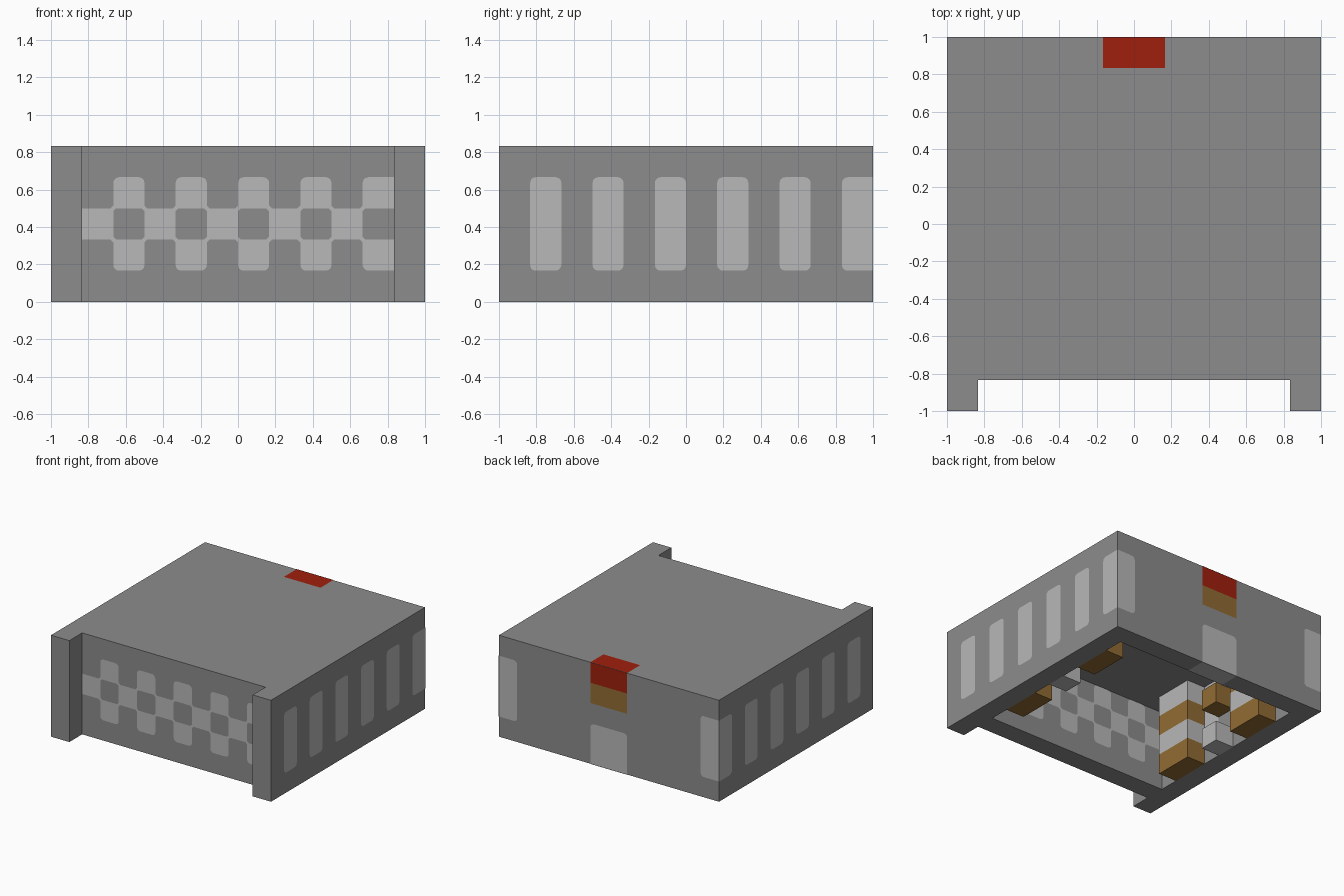
import bpy, bmesh, math
from mathutils import Vector

if "Cube" in bpy.data.objects:
    bpy.data.objects.remove(bpy.data.objects["Cube"])

U = 1 / 6          # block size
R = 0.03           # panel corner radius
LIFT = 0.002       # painted plates sit just off the surface


def material(name, rgb):
    m = bpy.data.materials.new(name)
    m.use_nodes = True
    m.diffuse_color = (*rgb, 1)
    m.node_tree.nodes["Principled BSDF"].inputs["Base Color"].default_value = (*rgb, 1)
    return m


GREY = material("stone grey", (0.262, 0.262, 0.262))
LIGHT = material("light grey", (0.479, 0.479, 0.479))
BROWN = material("brown", (0.287, 0.15, 0.034))
RED = material("red", (0.35, 0.014, 0.004))


def finish(bm, name, mat):
    mesh = bpy.data.meshes.new(name)
    bm.to_mesh(mesh)
    bm.free()
    mesh.materials.append(mat)
    ob = bpy.data.objects.new(name, mesh)
    bpy.context.collection.objects.link(ob)
    return ob


def box(name, lo, hi, mat):
    """Box between two corners given in blocks."""
    bm = bmesh.new()
    bmesh.ops.create_cube(bm, size=1)
    for v in bm.verts:
        v.co = [(a + b) / 2 * U + c * (b - a) * U for a, b, c in zip(lo, hi, v.co)]
    return finish(bm, name, mat)


def outline(u0, u1, v0, v1, rounded):
    """Rectangle in blocks; rounded lists which corners (bl, br, tr, tl) are rounded."""
    pts = []
    corners = [(u0, v0, 1, 1), (u1, v0, -1, 1), (u1, v1, -1, -1), (u0, v1, 1, -1)]
    for i, (u, v, du, dv) in enumerate(corners):
        u, v = u * U, v * U
        if not rounded[i]:
            pts.append((u, v))
            continue
        for k in range(4):
            a = math.pi * (1 + i / 2) + k * math.pi / 6
            pts.append((u + du * R + R * math.cos(a), v + dv * R + R * math.sin(a)))
    return pts


def plates(name, shapes, axis, at, sign, mat):
    """Flat painted shapes on the plane axis = at (blocks), facing sign."""
    bm = bmesh.new()
    normal = Vector([sign if i == axis else 0 for i in range(3)])
    for pts in shapes:
        verts = []
        for p in pts:
            co = list(p)
            co.insert(axis, at * U + sign * LIFT)
            verts.append(bm.verts.new(co))
        face = bm.faces.new(verts)
        face.normal_update()
        if face.normal.dot(normal) < 0:
            face.normal_flip()
    return finish(bm, name, mat)


# Hollow casing, open below, with a front recess between two corner posts
casing = box("casing", (-6, -6, 0), (6, 6, 5), GREY)
cutters = [box("front_recess_cutter", (-5, -7, -1), (5, -5, 6), GREY),
           box("cavity_cutter", (-5, -4, -1), (5, 5, 4), GREY)]
for cutter in cutters:
    mod = casing.modifiers.new(cutter.name, 'BOOLEAN')
    mod.operation = 'DIFFERENCE'
    mod.solver = 'EXACT'
    mod.object = cutter
bpy.context.view_layer.update()
cut_mesh = bpy.data.meshes.new_from_object(
    casing.evaluated_get(bpy.context.evaluated_depsgraph_get()))
casing.modifiers.clear()
casing.data = cut_mesh
for cutter in cutters:
    bpy.data.objects.remove(cutter)

ALL, NONE, TOP, BOTTOM = (1, 1, 1, 1), (0, 0, 0, 0), (0, 0, 1, 1), (1, 1, 0, 0)

# Front checker, seen on both faces of the front wall
checker = []
for u in range(-4, 5, 2):
    last = u == 4
    checker.append(outline(u, u + 1, 3, 4, (0, 0, not last, 1)))
    checker.append(outline(u, u + 1, 1, 2, (1, not last, 0, 0)))
    checker.append(outline(u - 1, u, 2, 3, NONE))
    # Small webs where the checks meet
    for x in (u, u + 1)[:1 if last else 2]:
        for z in (2, 3):
            x0, z0, d = x * U, z * U, R / 2
            checker.append([(x0 - d, z0), (x0, z0 - d), (x0 + d, z0), (x0, z0 + d)])
plates("front_checker_outside", checker, 1, -5, -1, LIGHT)
plates("front_checker_inside", checker, 1, -4, 1, LIGHT)

# Side panels, seen on both faces of the side walls
outer = [outline(y, y + 1, 1, 4, ALL) for y in range(-5, 5, 2)]
outer.append(outline(5, 6, 1, 4, (1, 0, 0, 1)))
inner = [outline(y, y + 1, 1, 4, ALL) for y in range(-3, 5, 2)]
for side, label in ((1, "left"), (-1, "right")):
    plates(label + "_panels_outside", outer, 0, 6 * side, side, LIGHT)
    plates(label + "_panels_inside", inner, 0, 5 * side, -side, LIGHT)

# Back corner panels and the lower middle panel
back_low = outline(-1, 1, 0, 2, TOP)
back = [outline(5, 6, 1, 4, (1, 0, 0, 1)), outline(-6, -5, 1, 4, (0, 1, 1, 0)), back_low]
plates("back_panels_outside", back, 1, 6, 1, LIGHT)
plates("back_panel_inside", [back_low], 1, 5, -1, LIGHT)
plates("back_panel_underside", [outline(-1, 1, 5, 6, NONE)], 2, 0, -1, LIGHT)

# Red and brown marker at the back
marker = outline(-1, 1, 3, 4, NONE)
plates("marker_brown_outside", [marker], 1, 6, 1, BROWN)
plates("marker_brown_inside", [marker], 1, 5, -1, BROWN)
plates("marker_red_back", [outline(-1, 1, 4, 5, NONE)], 1, 6, 1, RED)
plates("marker_red_top", [outline(-1, 1, 5, 6, NONE)], 2, 5, 1, RED)

# Banded columns and small blocks along both inner side walls
for side, label in ((1, "left"), (-1, "right")):
    x0, x1 = sorted((4 * side, 5 * side))
    for y, place in ((-3, "front"), (2, "back")):
        for z in range(4):
            box(f"{label}_{place}_column_band", (x0, y, z), (x1, y + 2, z + 1),
                LIGHT if z % 2 else BROWN)
    box(label + "_low_block", (x0, 0, 0), (x1, 1, 1), LIGHT)
    box(label + "_high_block", (x0, 0, 2), (x1, 1, 3), BROWN)
